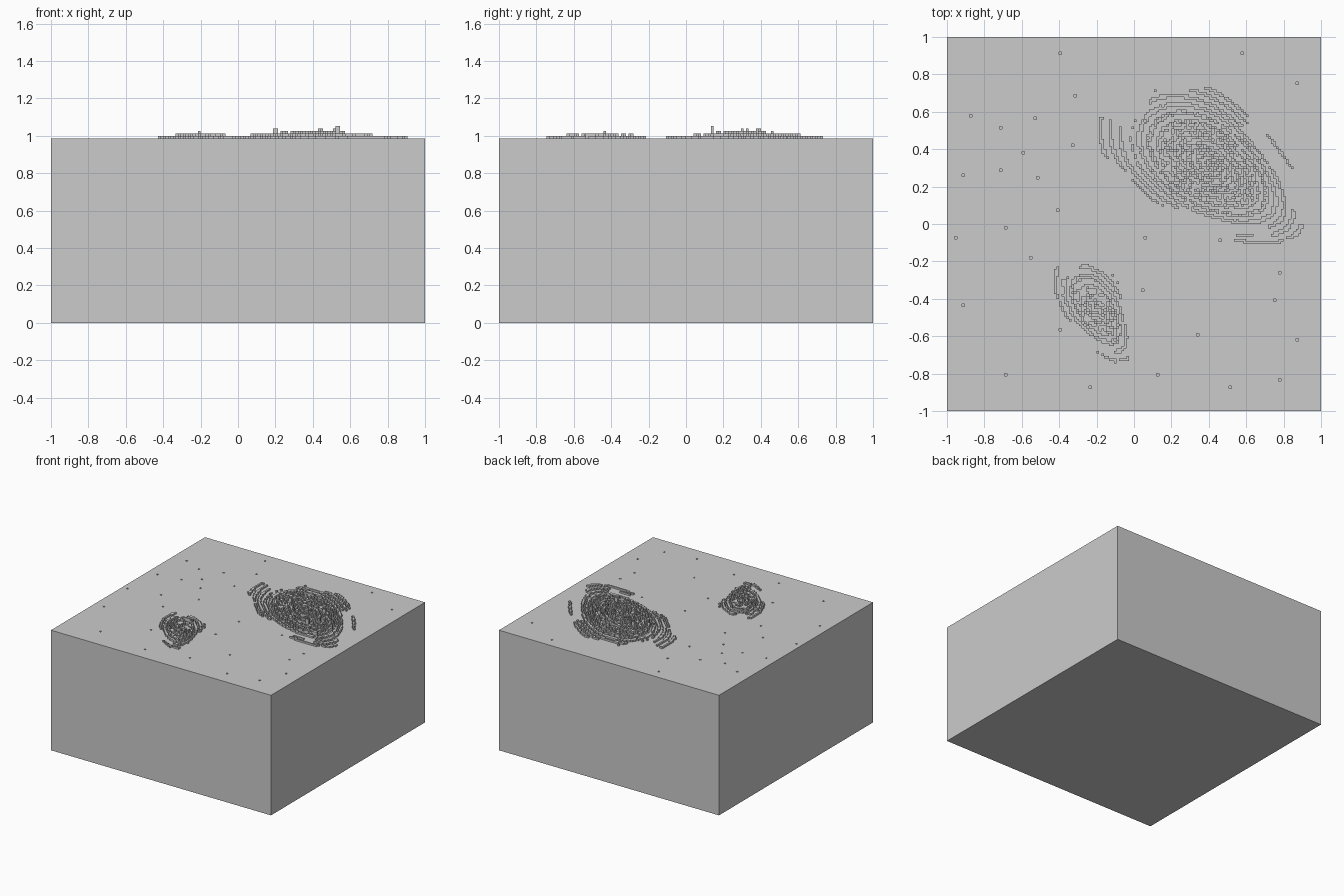
import bpy, math, random

if "Cube" in bpy.data.objects:
    bpy.data.objects.remove(bpy.data.objects["Cube"])

random.seed(7)
N = 150                 # voxels along each side
C = 2 / N               # voxel size
BASE = 1 - C            # flat top of the block

# star pits, as x, y positions
STARS = [(-.39, .92), (.58, .91), (.88, .75), (-.31, .69), (-.87, .58), (-.52, .56),
         (-.72, .51), (-.32, .42), (-.59, .38), (-.72, .28), (-.91, .26), (-.51, .24),
         (-.41, .07), (-.68, -.02), (-.95, -.08), (.06, -.08), (.46, -.09), (-.55, -.18),
         (.78, -.26), (.04, -.35), (.75, -.41), (-.91, -.43), (-.39, -.56), (.34, -.59),
         (.87, -.62), (-.68, -.80), (.12, -.80), (.78, -.83), (-.24, -.87), (.51, -.87)]

# galaxies: centre, angle, semi axes, peak level, ridge count
GALAXIES = [(.40, .31, -35, .58, .32, 4, 10),
            (-.20, -.46, -57, .30, .155, 3, 5)]


def cell(x, y):
    return int((x + 1) / C), int((y + 1) / C)


def relief(x, y):
    """Voxel level of the spiral ridges at a point."""
    for cx, cy, deg, a, b, peak, rings in GALAXIES:
        t = math.radians(deg)
        dx, dy = x - cx, y - cy
        u = (dx * math.cos(t) + dy * math.sin(t)) / a
        v = (dy * math.cos(t) - dx * math.sin(t)) / b
        v /= 1 - .22 * max(-1, min(1, u))          # fatter at the upper left
        r, th = math.hypot(u, v), math.atan2(v, u)
        if r > 1.12:
            continue
        turn = (r * rings + th / math.pi) % 1
        if r > .8:                                 # broken outer arms
            gap = math.sin(3 * th + 9 * r) + .6 * math.sin(7 * th - 5 * r)
            return 1 if turn < .42 and gap > (r - .8) * 3 - .3 else 0
        if r > .55:                                # continuous inner arms
            if turn > .5 or random.random() < .04:
                return 0
            return 2 if r < .68 and random.random() < .5 else 1
        # grainy core
        top = peak * (1 - r * .9)
        if turn < .5:
            return max(1, round(top - random.random() * 1.5))
        return 1 if random.random() < .35 else 0
    return 0


# height map in voxels
level = [[relief((i + .5) * C - 1, (j + .5) * C - 1) for j in range(N)] for i in range(N)]
for s in STARS:
    i, j = cell(*s)
    level[i][j] = -1
for x, y in ((.20, .40), (.52, .14), (.51, .38)):  # brightest knots
    i, j = cell(x, y)
    level[i][j] = level[i + 1][j] = 5 if y < .3 else 4

verts, index, faces = [], {}, []


def vert(i, j, k):
    key = (i, j, k)
    if key not in index:
        index[key] = len(verts)
        verts.append((i * C - 1, j * C - 1, 0 if k is None else BASE + k * C))
    return index[key]


def quad(*pts):
    faces.append([vert(*p) for p in pts])


for i in range(N):
    for j in range(N):
        h = level[i][j]
        quad((i, j, h), (i + 1, j, h), (i + 1, j + 1, h), (i, j + 1, h))
        # walls down to lower neighbours, or to the ground at the rim
        for di, dj, p, q in ((0, -1, (i, j), (i + 1, j)),
                             (1, 0, (i + 1, j), (i + 1, j + 1)),
                             (0, 1, (i + 1, j + 1), (i, j + 1)),
                             (-1, 0, (i, j + 1), (i, j))):
            a, b = i + di, j + dj
            if 0 <= a < N and 0 <= b < N:
                for k in range(level[a][b], h):
                    quad((*p, k), (*q, k), (*q, k + 1), (*p, k + 1))
            else:
                quad((*p, None), (*q, None), (*q, h), (*p, h))

# underside
rim = ([(0, j) for j in range(N)] + [(i, N) for i in range(N)]
       + [(N, j) for j in range(N, 0, -1)] + [(i, 0) for i in range(N, 0, -1)])
faces.append([vert(i, j, None) for i, j in rim])

mesh = bpy.data.meshes.new("galaxy_relief_block")
mesh.from_pydata(verts, [], faces)
mesh.update()
grey = bpy.data.materials.new("light grey")
grey.diffuse_color = (.6, .6, .6, 1)
grey.use_nodes = True
grey.node_tree.nodes["Principled BSDF"].inputs["Base Color"].default_value = grey.diffuse_color
mesh.materials.append(grey)
block = bpy.data.objects.new("galaxy_relief_block", mesh)
bpy.context.collection.objects.link(block)
